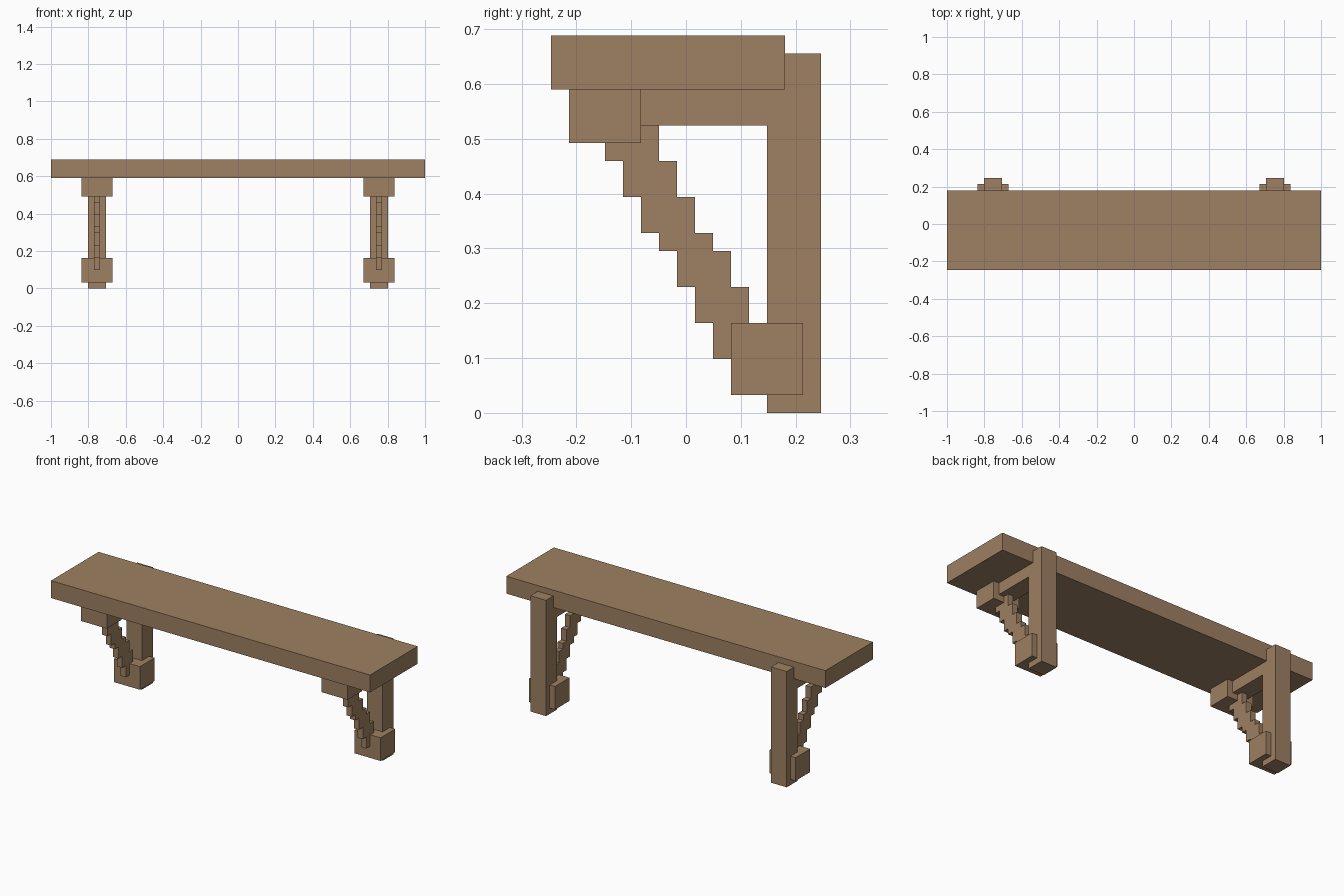
import bpy, bmesh

if "Cube" in bpy.data.objects:
    bpy.data.objects.remove(bpy.data.objects["Cube"])

U = 2 / 61                      # size of one block step
Y0 = -7.5                       # front edge in block steps

wood = bpy.data.materials.new("brown wood")
wood.diffuse_color = (0.342, 0.216, 0.122, 1)
wood.use_nodes = True
wood.node_tree.nodes["Principled BSDF"].inputs["Base Color"].default_value = wood.diffuse_color


def extrude_profile(name, outline, x0, x1):
    """Extrude a side outline of (y, z) steps, counted from the front, from x0 to x1."""
    bm = bmesh.new()
    face = bm.faces.new([bm.verts.new((x0 * U, (y + Y0) * U, z * U)) for y, z in outline])
    new = bmesh.ops.extrude_face_region(bm, geom=[face])["geom"]
    verts = [v for v in new if isinstance(v, bmesh.types.BMVert)]
    bmesh.ops.translate(bm, verts=verts, vec=((x1 - x0) * U, 0, 0))
    bmesh.ops.recalc_face_normals(bm, faces=bm.faces)
    mesh = bpy.data.meshes.new(name)
    bm.to_mesh(mesh)
    bm.free()
    mesh.materials.append(wood)
    obj = bpy.data.objects.new(name, mesh)
    bpy.context.collection.objects.link(obj)
    return obj


def box(name, x0, x1, y0, y1, z0, z1):
    return extrude_profile(name, [(y0, z0), (y1, z0), (y1, z1), (y0, z1)], x0, x1)


# Board
box("shelf_board", -30.5, 30.5, 0, 13, 18, 21)

# Stepped diagonal brace: lower edge going back, upper edge coming forward
brace = [(3, 16), (3, 14), (4, 14), (4, 12), (5, 12), (5, 10), (6, 10), (6, 9),
         (7, 9), (7, 7), (8, 7), (8, 5), (9, 5), (9, 3), (10.5, 3), (10.5, 5),
         (11, 5), (11, 7), (10, 7), (10, 9), (9, 9), (9, 10), (8, 10), (8, 12),
         (7, 12), (7, 14), (6, 14), (6, 16)]

# Two matching supports
for side, c in (("left", -23), ("right", 23)):
    box(side + "_post", c - 1.5, c + 1.5, 12, 15, 0, 20)
    box(side + "_beam", c - 1.5, c + 1.5, 2, 12, 16, 18)
    box(side + "_front_block", c - 2.5, c + 2.5, 1, 5, 15, 18)
    box(side + "_foot_block", c - 2.5, c + 2.5, 10, 14, 1, 5)
    extrude_profile(side + "_brace", brace, c - 0.5, c + 0.5)
